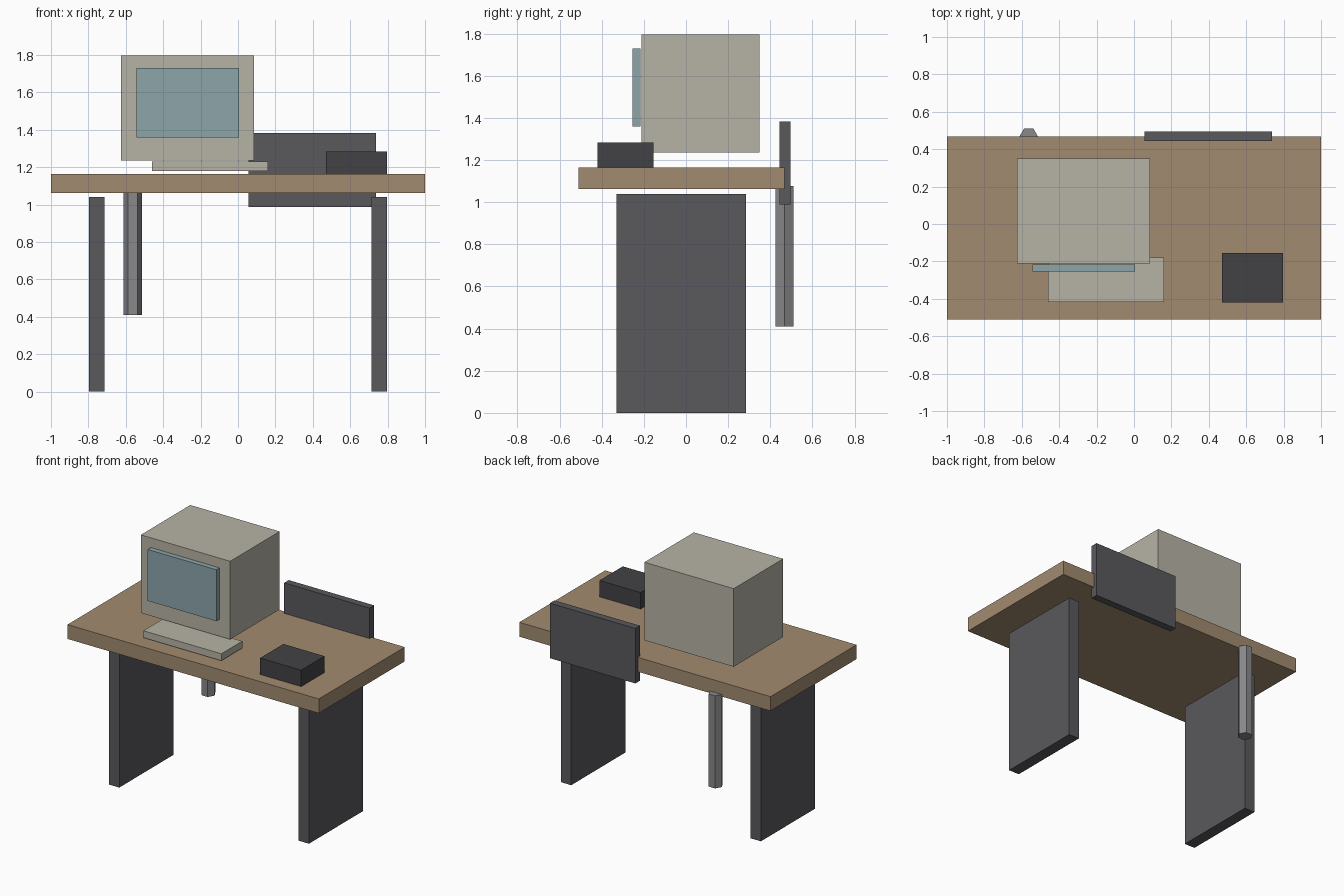
import bpy, bmesh, math
from mathutils import Matrix

if "Cube" in bpy.data.objects:
    bpy.data.objects.remove(bpy.data.objects["Cube"])


def material(name, rgb):
    mat = bpy.data.materials.new(name)
    mat.diffuse_color = (*rgb, 1)
    mat.use_nodes = True
    mat.node_tree.nodes["Principled BSDF"].inputs["Base Color"].default_value = mat.diffuse_color
    return mat


WOOD = material("wood", (0.36, 0.26, 0.16))
DARK = material("dark_grey", (0.10, 0.10, 0.11))
BLACK = material("charcoal", (0.055, 0.055, 0.06))
BEIGE = material("beige", (0.47, 0.45, 0.38))
GLASS = material("screen_blue", (0.27, 0.38, 0.41))
STEEL = material("steel", (0.25, 0.25, 0.26))


def finish(name, bm, mat):
    bmesh.ops.recalc_face_normals(bm, faces=bm.faces)
    mesh = bpy.data.meshes.new(name)
    bm.to_mesh(mesh)
    bm.free()
    mesh.materials.append(mat)
    obj = bpy.data.objects.new(name, mesh)
    bpy.context.collection.objects.link(obj)
    return obj


def box(name, x, y, z, mat):
    """Box from its (min, max) range on each axis."""
    bm = bmesh.new()
    mid = [sum(r) / 2 for r in (x, y, z)]
    size = [r[1] - r[0] for r in (x, y, z)]
    bmesh.ops.create_cube(bm, size=1, matrix=Matrix.LocRotScale(mid, None, size))
    return finish(name, bm, mat)


def prism(name, x, y, z, radius, sides, mat):
    """Upright prism with corners on the x axis."""
    bm = bmesh.new()
    ring = [bm.verts.new((x + radius * math.cos(math.tau * i / sides),
                          y + radius * math.sin(math.tau * i / sides), z[0]))
            for i in range(sides)]
    base = bm.faces.new(ring)
    top = bmesh.ops.extrude_face_region(bm, geom=[base], use_keep_orig=True)["geom"]
    bmesh.ops.translate(bm, vec=(0, 0, z[1] - z[0]),
                        verts=[v for v in top if isinstance(v, bmesh.types.BMVert)])
    return finish(name, bm, mat)


# Desk: top and two slab legs
box("desk_top", (-1, 1), (-0.51, 0.467), (1.062, 1.165), WOOD)
for side, cx in (("left", -0.755), ("right", 0.755)):
    box(side + "_leg", (cx - 0.041, cx + 0.041), (-0.33, 0.285), (0, 1.04), DARK)

# Things on the desk
box("monitor_case", (-0.625, 0.086), (-0.212, 0.35), (1.235, 1.797), BEIGE)
box("monitor_screen", (-0.542, 0.005), (-0.253, -0.217), (1.36, 1.73), GLASS)
box("keyboard", (-0.46, 0.16), (-0.418, -0.18), (1.18, 1.23), BEIGE)
box("desk_box", (0.47, 0.797), (-0.42, -0.155), (1.165, 1.283), BLACK)

# Back panel and hexagonal post at the rear edge
box("back_panel", (0.057, 0.737), (0.443, 0.495), (0.988, 1.384), DARK)
prism("rear_post", -0.563, 0.467, (0.411, 1.077), 0.05, 6, STEEL)
